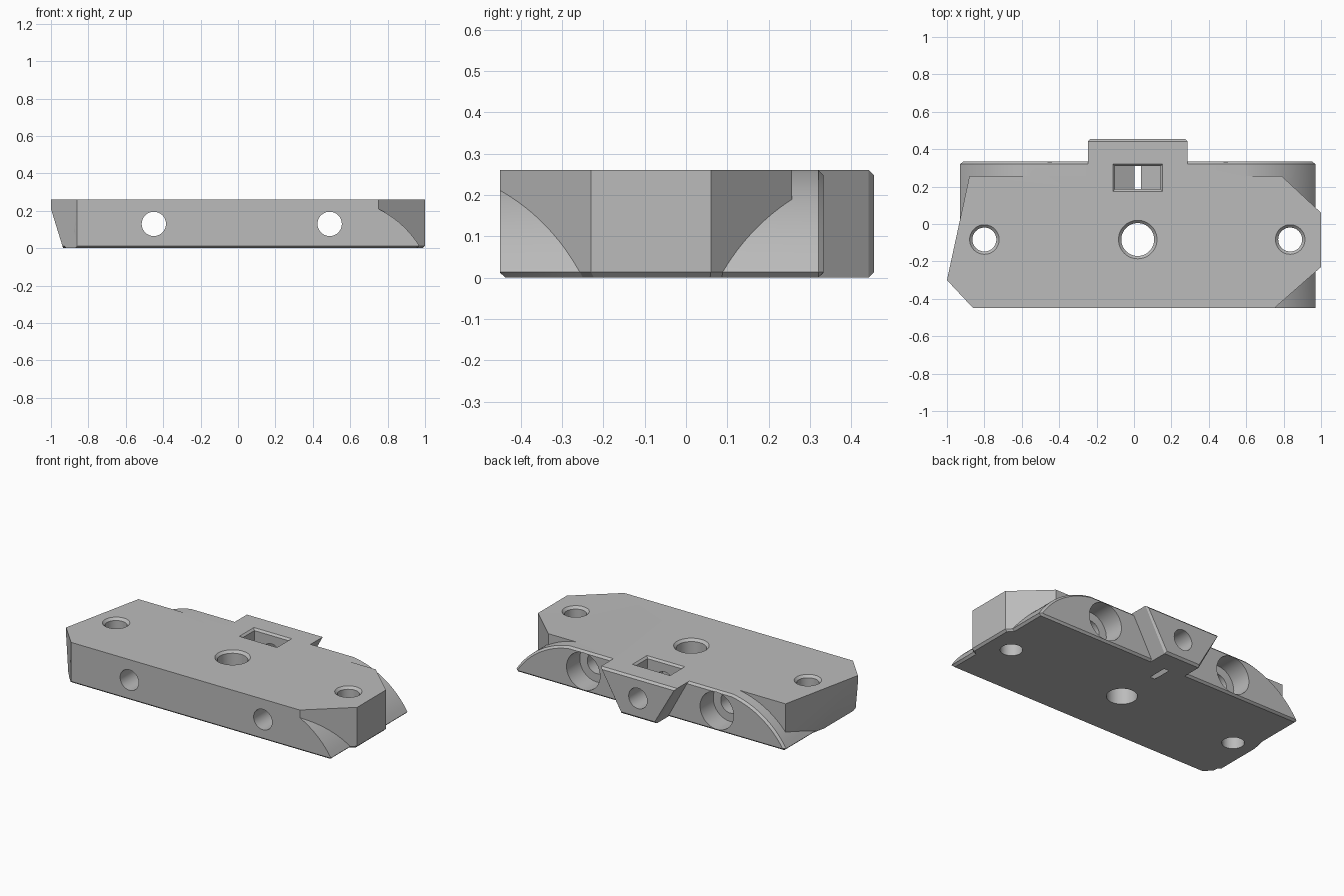
import bpy, bmesh
from math import sin, cos, pi, sqrt
from mathutils import Vector

if "Cube" in bpy.data.objects:
    bpy.data.objects.remove(bpy.data.objects["Cube"])

H = 0.26      # plate thickness
C = 0.013     # small edge chamfer
MID = 0.02    # symmetry line in x
FRONT, BACK = -0.45, 0.333

grey = bpy.data.materials.new("plain grey")
grey.use_nodes = True
grey.diffuse_color = (0.5, 0.5, 0.5, 1)
grey.node_tree.nodes["Principled BSDF"].inputs["Base Color"].default_value = (0.5, 0.5, 0.5, 1)


def loft(name, rings, cuts=()):
    """Skin a list of equal point rings, then trim by planes (point, outward normal)."""
    bm = bmesh.new()
    loops = [[bm.verts.new(p) for p in ring] for ring in rings]
    n = len(loops[0])
    for a, b in zip(loops, loops[1:]):
        for i in range(n):
            j = (i + 1) % n
            bm.faces.new((a[i], a[j], b[j], b[i]))
    bm.faces.new(loops[0])
    bm.faces.new(loops[-1])
    for point, normal in cuts:
        geom = bm.verts[:] + bm.edges[:] + bm.faces[:]
        cut = bmesh.ops.bisect_plane(bm, geom=geom, plane_co=point, plane_no=normal, clear_outer=True)
        edges = [e for e in cut["geom_cut"] if isinstance(e, bmesh.types.BMEdge)]
        bmesh.ops.holes_fill(bm, edges=edges)
    bmesh.ops.recalc_face_normals(bm, faces=bm.faces[:])
    mesh = bpy.data.meshes.new(name)
    bm.to_mesh(mesh)
    bm.free()
    mesh.materials.append(grey)
    ob = bpy.data.objects.new(name, mesh)
    bpy.context.collection.objects.link(ob)
    return ob


def turned(name, x, other, axis, stations, sides=48, spin=0.0):
    """Round or polygonal solid along y or z from (position, radius) stations."""
    rings = []
    for t, r in stations:
        ring = []
        for k in range(sides):
            a = 2 * pi * k / sides + spin
            u, v = r * cos(a), r * sin(a)
            ring.append((x + u, t, other + v) if axis == "Y" else (x + u, other + v, t))
        rings.append(ring)
    return loft(name, rings)


def combine(target, tool, operation):
    mod = target.modifiers.new(operation.lower(), "BOOLEAN")
    mod.operation, mod.solver, mod.object = operation, "EXACT", tool
    bpy.context.view_layer.objects.active = target
    bpy.ops.object.modifier_apply(modifier=mod.name)
    bpy.data.objects.remove(tool)


# Base body: arched profile running front to back
def arch_ring(y, inset, bottom):
    r, cx, cz = 0.54 - inset, 0.492, -0.274
    top = H - inset
    start, end = sqrt(r * r - (top - cz) ** 2), sqrt(r * r - (C - cz) ** 2)
    half = [(cx + end - C, bottom)]
    for k in range(21):
        d = end + (start - end) * k / 20
        half.append((cx + d, max(bottom, sqrt(r * r - d * d) + cz)))
    return [(MID + x, y, z) for x, z in half] + [(MID - x, y, z) for x, z in reversed(half)]


corner = (Vector((-0.86, FRONT, 0)), Vector((-0.15, -0.14, 0)))
body = loft("mounting_block", [
    arch_ring(FRONT, 0, C * 0.9), arch_ring(FRONT + C, 0, 0),
    arch_ring(BACK - C, 0, 0), arch_ring(BACK, C, C * 0.9)], [corner])

# Angular block with clipped corners, undercut on one end
outline = [(-0.86, FRONT), (0.75, FRONT), (1, -0.23), (1, 0.06),
           (0.79, 0.256), (-0.88, 0.256), (-1, -0.3)]
block = loft("angular_block", [
    [(x * 0.987, y * 0.971, 0) for x, y in outline],
    [(x, y, C) for x, y in outline],
    [(x, y, H) for x, y in outline]],
    [(Vector((-0.935, 0, 0)), Vector((-0.21, 0, -0.065)))])
combine(body, block, "UNION")


# Tapered rear tab
def tab_ring(y, inset):
    top, low = 0.267 - inset, 0.125 - inset * 0.5
    return [(MID - low, y, inset), (MID + low, y, inset),
            (MID + top, y, H - inset), (MID - top, y, H - inset)]


tab = loft("rear_tab", [tab_ring(0.2, 0), tab_ring(0.455 - C, 0), tab_ring(0.455, C)])
combine(body, tab, "UNION")

# Vertical holes with countersunk rims
for x, r in ((-0.8, 0.064), (0.835, 0.064), (MID, 0.088)):
    hole = turned("hole_cutter", x, -0.083, "Z",
                  [(-0.1, r), (H - 0.015, r), (H + 0.015, r + 0.03)])
    combine(body, hole, "DIFFERENCE")

# Lengthwise bolt holes with counterbores at the back
for x in (-0.45, 0.49):
    bolt = turned("bolt_cutter", x, 0.13, "Y",
                  [(-0.6, 0.065), (0.2, 0.065), (0.2001, 0.118), (0.5, 0.118)])
    combine(body, bolt, "DIFFERENCE")

# Hexagonal nut trap, open at the top, with a chamfered mouth
W, Y0, Y1 = 0.121, 0.186, 0.309
R = W * 2 / sqrt(3)
trap = loft("nut_trap_cutter", [
    [(MID + x, y, z) for x, z in
     ((0, 0.13 - R), (W, 0.13 - R / 2), (W, 0.4), (-W, 0.4), (-W, 0.13 - R / 2))]
    for y in (Y0, Y1)])
combine(body, trap, "DIFFERENCE")


def mouth_ring(z, g):
    return [(MID + sx * (W + g), y, z) for sx, y in
            ((-1, Y0 - g), (1, Y0 - g), (1, Y1 + g), (-1, Y1 + g))]


mouth = loft("mouth_cutter", [mouth_ring(H - 0.012, 0.0), mouth_ring(H + 0.012, 0.024)])
combine(body, mouth, "DIFFERENCE")

# Bolt hole through the tab into the nut trap
tab_bolt = turned("tab_bolt_cutter", MID, 0.13, "Y", [(0.12, 0.065), (0.6, 0.065)])
combine(body, tab_bolt, "DIFFERENCE")

# Smooth curved walls, crisp edges
bpy.ops.object.select_all(action="DESELECT")
body.select_set(True)
bpy.context.view_layer.objects.active = body
bpy.ops.object.shade_smooth_by_angle()
